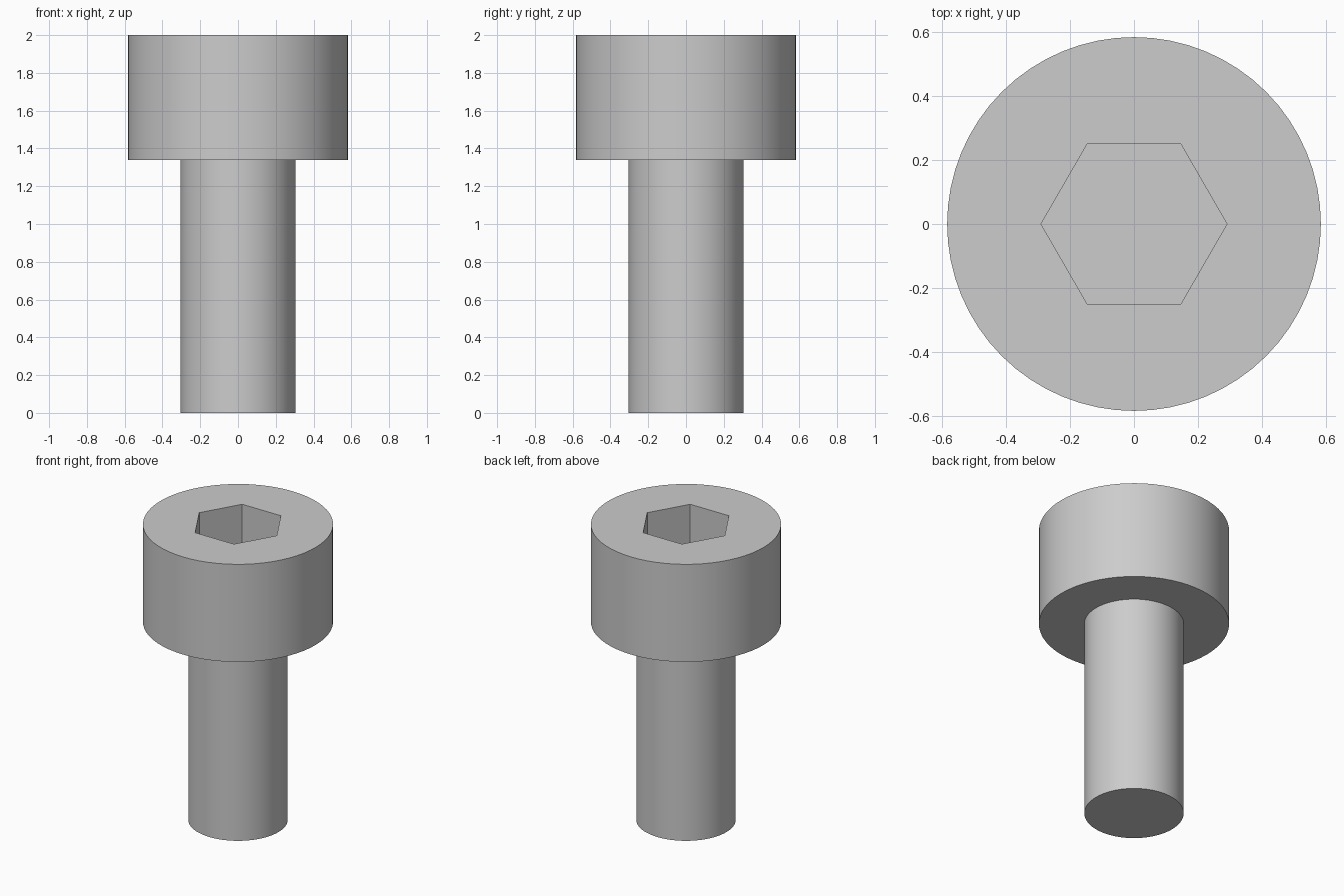
import bpy
import bmesh
from math import cos, sin, tau, radians

SEGMENTS = 64
HEIGHT, HEAD_BASE, SOCKET_FLOOR = 2.0, 1.34, 1.64
HEAD_R, SHANK_R, SOCKET_R = 0.583, 0.305, 0.29

default_cube = bpy.data.objects.get("Cube")
if default_cube:
    bpy.data.objects.remove(default_cube, do_unlink=True)

steel = bpy.data.materials.new("grey_steel")
steel.use_nodes = True
colour = (0.604, 0.604, 0.604, 1)
steel.diffuse_color = colour
steel.node_tree.nodes["Principled BSDF"].inputs["Base Color"].default_value = colour


def ring(bm, radius, z, sides):
    return [bm.verts.new((radius * cos(tau * i / sides), radius * sin(tau * i / sides), z))
            for i in range(sides)]


def loft(bm, a, b):
    for i in range(len(a)):
        j = (i + 1) % len(a)
        bm.faces.new((a[i], a[j], b[j], b[i]))


def loop_edges(bm, loop):
    return [bm.edges.get((v, loop[i - 1])) for i, v in enumerate(loop)]


bm = bmesh.new()

# Shank, underside of the head and head wall
profile = [(SHANK_R, 0), (SHANK_R, HEAD_BASE), (HEAD_R, HEAD_BASE), (HEAD_R, HEIGHT)]
rings = [ring(bm, r, z, SEGMENTS) for r, z in profile]
for lower, upper in zip(rings, rings[1:]):
    loft(bm, lower, upper)
bm.faces.new(rings[0][::-1])

# Hexagonal socket
rim = ring(bm, SOCKET_R, HEIGHT, 6)
floor = ring(bm, SOCKET_R, SOCKET_FLOOR, 6)
loft(bm, rim, floor)
bm.faces.new(floor)

# Flat top between the head edge and the socket rim
bmesh.ops.triangle_fill(bm, use_beauty=True, normal=(0, 0, 1),
                        edges=loop_edges(bm, rings[-1]) + loop_edges(bm, rim))
bmesh.ops.recalc_face_normals(bm, faces=bm.faces)

mesh = bpy.data.meshes.new("socket_head_screw")
bm.to_mesh(mesh)
bm.free()
mesh.materials.append(steel)
screw = bpy.data.objects.new("socket_head_screw", mesh)
bpy.context.collection.objects.link(screw)

# Smooth round walls with crisp rims
bpy.ops.object.select_all(action="DESELECT")
screw.select_set(True)
bpy.context.view_layer.objects.active = screw
bpy.ops.object.shade_smooth_by_angle(angle=radians(30))
